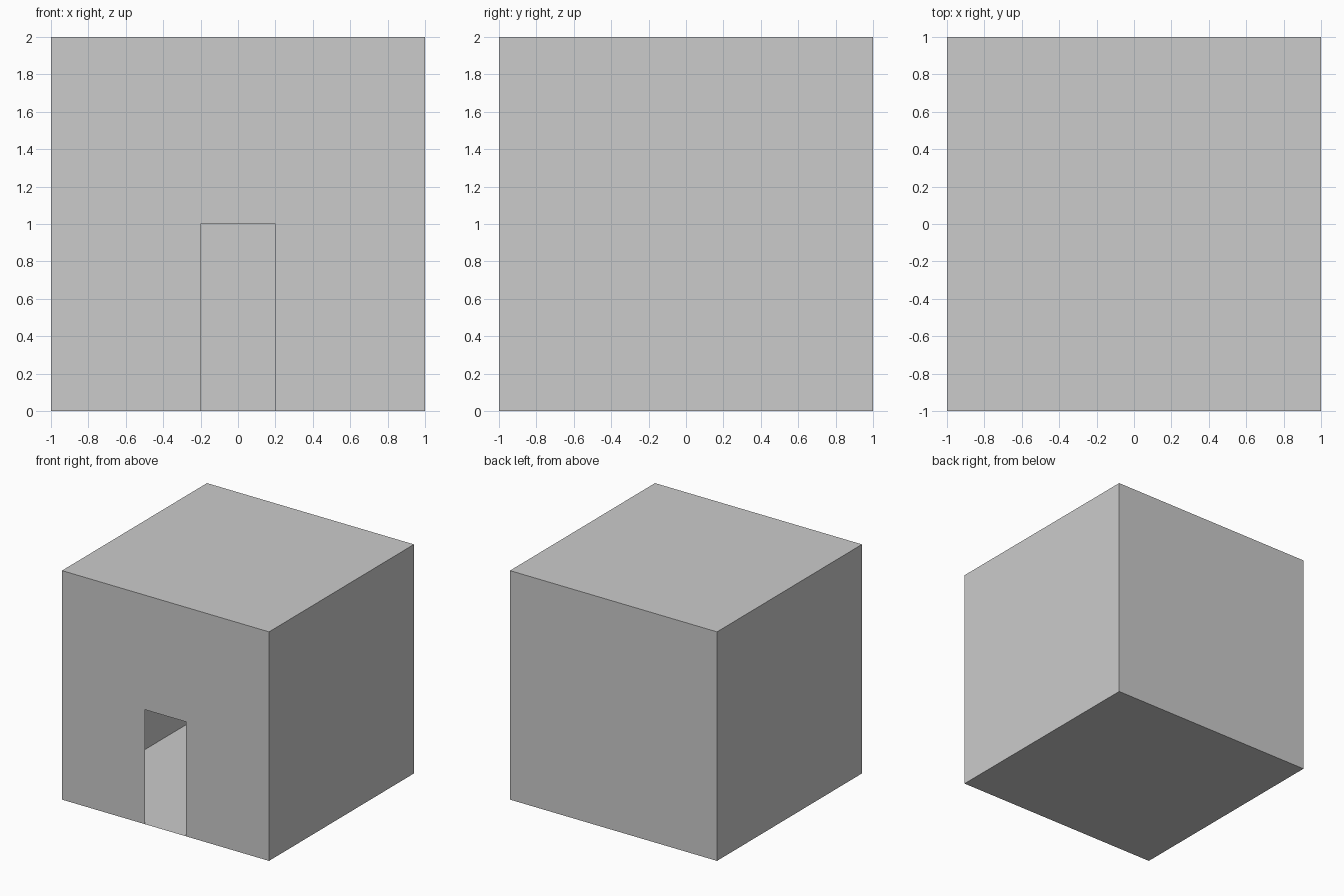
import bpy, bmesh
from mathutils import Matrix

if "Cube" in bpy.data.objects:
    bpy.data.objects.remove(bpy.data.objects["Cube"])

SIZE = 2.0
DOOR_HALF, DOOR_TOP = 0.2, 1.0

bm = bmesh.new()

# Hollow box shell, paper-thin walls, standing on the ground
bmesh.ops.create_cube(bm, size=SIZE, matrix=Matrix.Translation((0, 0, SIZE / 2)))
bm.normal_update()
front = next(f for f in bm.faces if f.normal.y < -0.9)
bmesh.ops.delete(bm, geom=[front], context='FACES_ONLY')

# Front wall with an open doorway reaching the floor
h = SIZE / 2
outline = [(-h, 0), (-DOOR_HALF, 0), (-DOOR_HALF, DOOR_TOP), (DOOR_HALF, DOOR_TOP),
           (DOOR_HALF, 0), (h, 0), (h, SIZE), (-h, SIZE)]
bm.faces.new([bm.verts.new((x, -h, z)) for x, z in outline])
bmesh.ops.remove_doubles(bm, verts=bm.verts[:], dist=1e-4)

mesh = bpy.data.meshes.new("house_shell")
bm.to_mesh(mesh)
bm.free()
house = bpy.data.objects.new("house_shell", mesh)
bpy.context.collection.objects.link(house)
